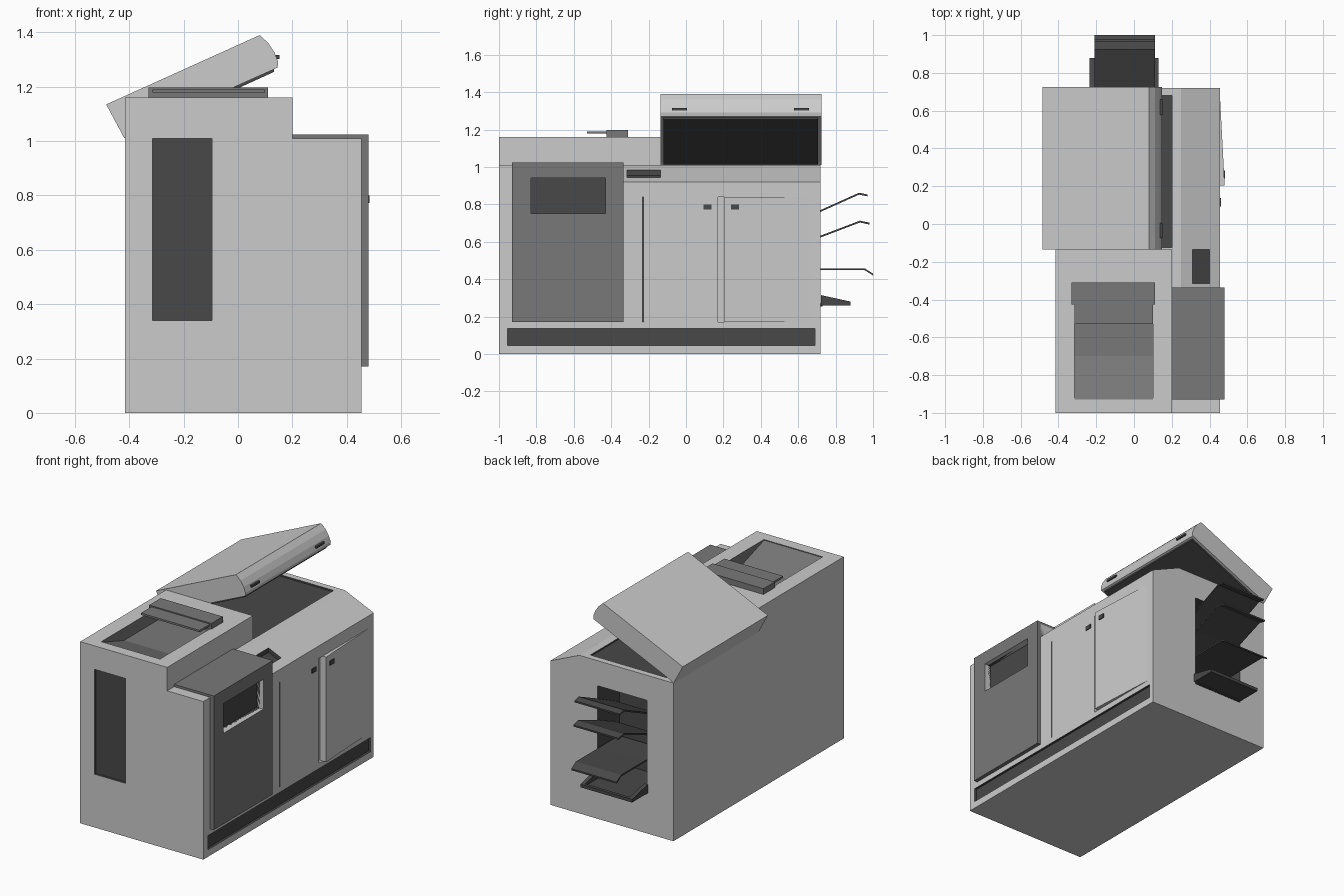
import bpy, bmesh
from mathutils import Vector

if "Cube" in bpy.data.objects:
    bpy.data.objects.remove(bpy.data.objects["Cube"])


def material(name, v):
    m = bpy.data.materials.new(name)
    m.diffuse_color = (v, v, v, 1)
    m.use_nodes = True
    m.node_tree.nodes["Principled BSDF"].inputs["Base Color"].default_value = m.diffuse_color
    return m


LIGHT = material("light_grey", 0.6)
MID = material("mid_grey", 0.19)
DARK = material("dark_grey", 0.065)


def prism(name, pts, a, b, axis, mat=LIGHT):
    """Extrude a 2D outline from a to b; outline is the other two axes in xyz order."""
    place = {"x": lambda p, t: (t, p[0], p[1]),
             "y": lambda p, t: (p[0], t, p[1]),
             "z": lambda p, t: (p[0], p[1], t)}[axis]
    bm = bmesh.new()
    face = bm.faces.new([bm.verts.new(place(p, a)) for p in pts])
    ext = bmesh.ops.extrude_face_region(bm, geom=[face], use_keep_orig=True)
    move = Vector(place((0, 0), b - a))
    for v in ext["geom"]:
        if isinstance(v, bmesh.types.BMVert):
            v.co += move
    bmesh.ops.recalc_face_normals(bm, faces=bm.faces)
    me = bpy.data.meshes.new(name)
    bm.to_mesh(me)
    bm.free()
    ob = bpy.data.objects.new(name, me)
    bpy.context.collection.objects.link(ob)
    me.materials.append(mat)
    return ob


def box(name, x, y, z, mat=LIGHT):
    return prism(name, [(x[0], y[0]), (x[1], y[0]), (x[1], y[1]), (x[0], y[1])], z[0], z[1], "z", mat)


def cut(target, cutter):
    """Subtract the cutter, keeping its material on the new faces."""
    mod = target.modifiers.new("cut", "BOOLEAN")
    mod.operation = "DIFFERENCE"
    mod.solver = "EXACT"
    mod.material_mode = "TRANSFER"
    mod.object = cutter
    bpy.context.view_layer.objects.active = target
    bpy.ops.object.modifier_apply(modifier=mod.name)
    bpy.data.objects.remove(cutter)


def strip(name, path, t, x, mat):
    """Thin bent sheet following a (y, z) path."""
    return prism(name, path + [(y, z - t) for y, z in reversed(path)], x[0], x[1], "x", mat)


# Cabinet: stepped side outline, then carved
body = prism("cabinet", [(-1, 0), (.72, 0), (.72, 1.01), (-.135, 1.01), (-.135, 1.16), (-1, 1.16)],
             -.415, .455, "x")
cut(body, box("c", (.2, .6), (-1.1, .0), (1.01, 1.3)))
cut(body, prism("c", [(.25, 1.01), (.27, 1.05), (.6, 1.05), (.6, .92), (.455, .92)], -.335, .8, "y"))
# Document basin on the raised housing
cut(body, prism("c", [(-.93, 1.2), (-.93, 1.155), (-.70, 1.08), (-.31, 1.08), (-.31, 1.2)],
                -.315, .1, "x", MID))
# Scanner glass, front slot, kick recess, rear tray opening, window pocket
cut(body, box("c", (-.36, .2), (-.125, .68), (1.0, 1.1), DARK))
cut(body, box("c", (-.315, -.095), (-1.1, -.985), (.34, 1.01), DARK))
cut(body, box("c", (.44, .6), (-.955, .69), (.045, .135), DARK))
cut(body, box("c", (-.23, .12), (.5, .9), (.25, .85), DARK))
cut(body, box("c", (.43, .6), (-.83, -.43), (.75, .94), DARK))
# Control pocket on the slope
cut(body, prism("c", [(.31, .955), (.40, .915), (.40, 1.1), (.31, 1.1)], -.315, -.135, "y", DARK))
# Door seams
cut(body, box("c", (.435, .6), (.17, .205), (.17, .84)))
cut(body, box("c", (.445, .6), (-.232, -.226), (.17, .84), DARK))

# Front service unit with window
unit = box("service_unit", (.2, .48), (-.93, -.335), (.17, 1.025), MID)
cut(unit, box("c", (.43, .6), (-.83, -.43), (.75, .94), LIGHT))
box("window", (.425, .434), (-.83, -.43), (.75, .94), DARK)

# Side door standing slightly ajar
prism("ajar_door", [(.44, .205), (.48, .205), (.456, .66), (.44, .66)], .17, .84, "z")
# Door latches
for i, (x, y) in enumerate(((.455, .115), (.478, .262))):
    box(f"latch_{i}", (x - .01, x + .005), (y - .022, y + .022), (.772, .80), DARK)

# Document feeder
box("feeder_block", (-.33, .11), (-.425, -.31), (1.155, 1.197), MID)
box("feeder_plate", (-.315, .1), (-.53, -.42), (1.178, 1.19), MID)

# Scanner lid, raised
prism("lid", [(-.418, 1.01), (-.40, 1.026), (.145, 1.27), (.148, 1.29), (.135, 1.325), (.112, 1.36),
              (.08, 1.39), (-.485, 1.135)], -.135, .725, "y")
prism("lid_pad", [(-.395, 1.014), (.133, 1.255), (.133, 1.27), (-.395, 1.032)], -.12, .705, "y", DARK)
for i, y in enumerate((-.035, .618)):
    box(f"lid_grip_{i}", (.13, .152), (y - .04, y + .04), (1.303, 1.316), DARK)

# Output trays
paths = ([(.55, .69), (.72, .77), (.925, .862), (.97, .853)],
         [(.55, .56), (.72, .633), (.93, .713), (.98, .702)],
         [(.52, .46), (.72, .458), (.955, .458), (1.0, .43)])
for i, p in enumerate(paths):
    strip(f"output_tray_{i}", p, .01, (-.21, .11), DARK)
# Lower catch tray with raised rims
box("catch_tray_floor", (-.235, .13), (.721, .88), (.26, .27), DARK)
box("catch_tray_inner_floor", (-.225, .115), (.5, .73), (.255, .27), DARK)
rim = [(.721, .26), (.88, .26), (.88, .28), (.721, .315)]
for side, x in (("left", -.235), ("right", .105)):
    prism(f"catch_tray_rim_{side}", rim, x, x + .025, "x", DARK)
box("catch_tray_lip", (-.235, .13), (.86, .88), (.26, .28), DARK)
